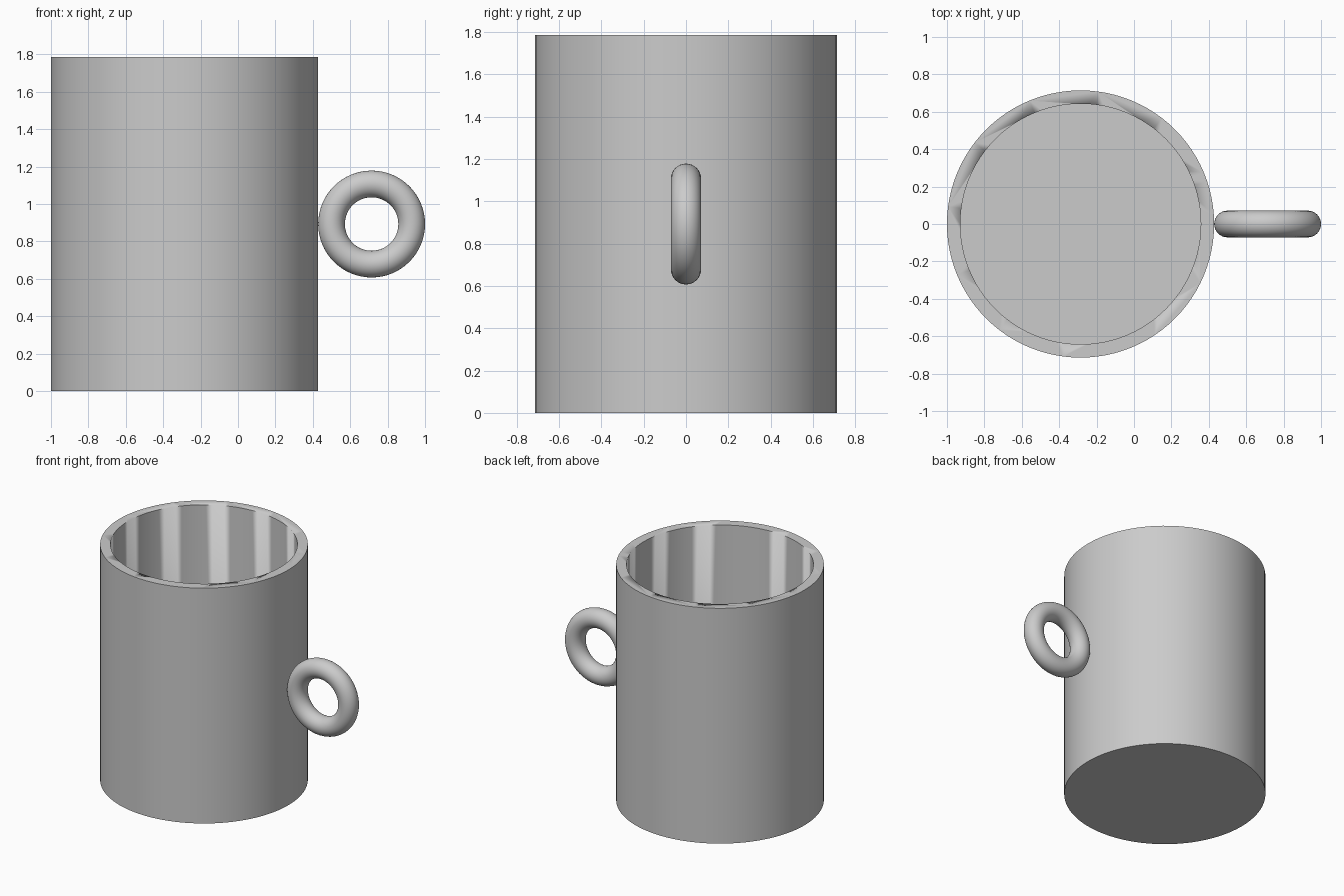
import bpy
import math

if "Cube" in bpy.data.objects:
    bpy.data.objects.remove(bpy.data.objects["Cube"], do_unlink=True)

UNIT = 2 / 2.8            # cup radius; the whole mug is 2.8 radii long
HEIGHT = 2.5 * UNIT
WALL = 0.1 * UNIT
CUP_X = UNIT - 1
SIDES = 96

grey = bpy.data.materials.new("light grey")
grey.use_nodes = True
colour = (0.6, 0.6, 0.6, 1)
grey.diffuse_color = colour
grey.node_tree.nodes["Principled BSDF"].inputs["Base Color"].default_value = colour


def finish(name):
    """Name the active object, colour it and smooth its rounded faces."""
    obj = bpy.context.object
    obj.name = name
    obj.data.materials.append(grey)
    bpy.ops.object.shade_smooth_by_angle(angle=math.radians(30))
    return obj


def cylinder(name, radius, bottom, top):
    bpy.ops.mesh.primitive_cylinder_add(
        vertices=SIDES, radius=radius, depth=top - bottom,
        location=(CUP_X, 0, (top + bottom) / 2))
    return finish(name)


# Cup body, hollowed from the top
cup = cylinder("cup_body", UNIT, 0, HEIGHT)
hollow = cylinder("hollow_cutter", UNIT - WALL, WALL, HEIGHT + WALL)
cut = cup.modifiers.new("hollow", "BOOLEAN")
cut.operation = "DIFFERENCE"
cut.solver = "EXACT"
cut.object = hollow
bpy.context.view_layer.objects.active = cup
bpy.ops.object.modifier_apply(modifier=cut.name)
bpy.data.objects.remove(hollow, do_unlink=True)

# Ring handle touching the side of the cup
bpy.ops.mesh.primitive_torus_add(
    major_radius=0.3 * UNIT, minor_radius=0.1 * UNIT,
    major_segments=64, minor_segments=32,
    location=(CUP_X + 1.4 * UNIT, 0, HEIGHT / 2),
    rotation=(math.pi / 2, 0, 0))
finish("ring_handle")
